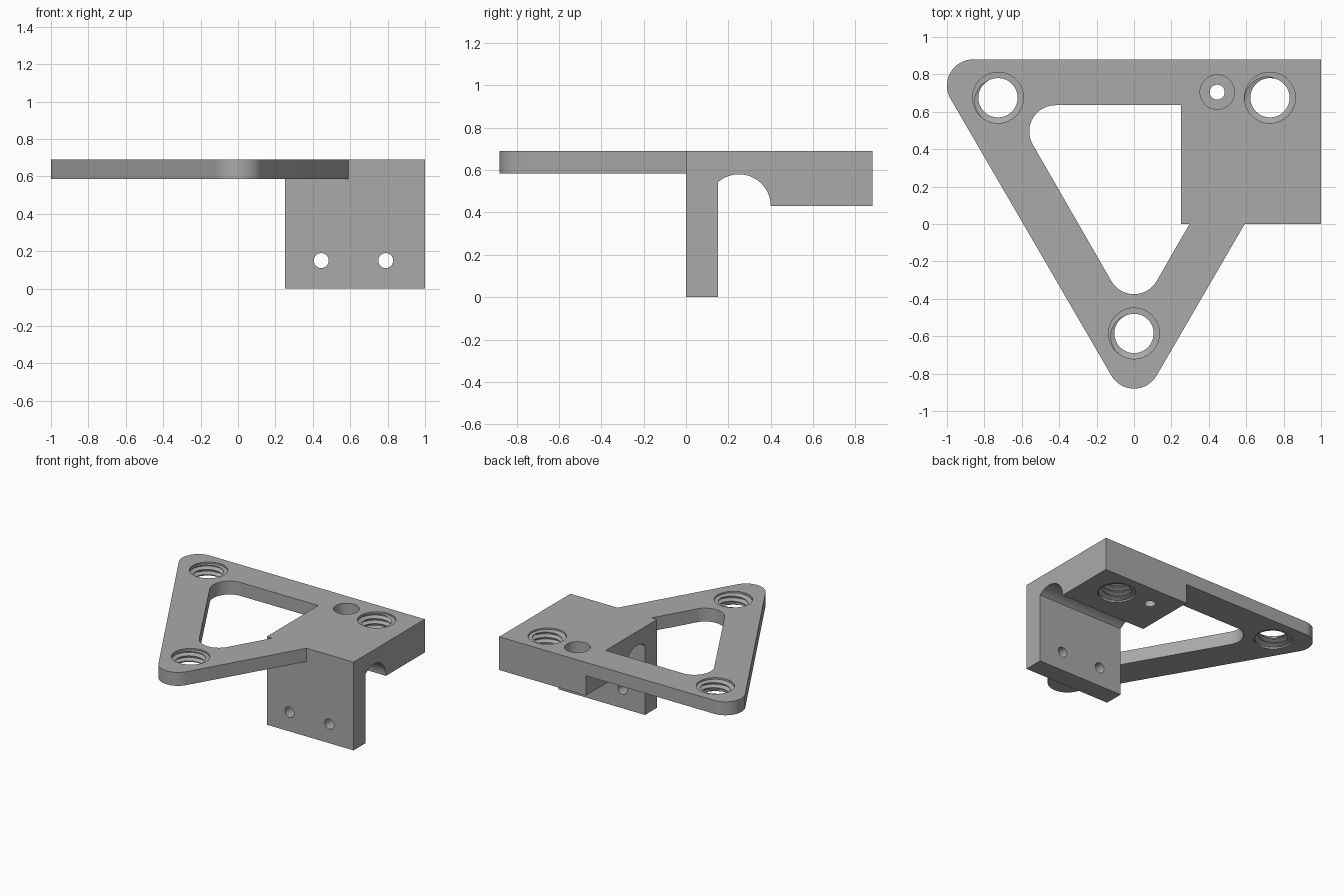
import bpy, bmesh
from math import sin, cos, pi, radians
from mathutils import Vector

if "Cube" in bpy.data.objects:
    bpy.data.objects.remove(bpy.data.objects["Cube"])

TOP, PLATE_BOTTOM, BLOCK_BOTTOM = 0.69, 0.585, 0.43

grey = bpy.data.materials.new("machined grey")
grey.use_nodes = True
colour = (0.4, 0.4, 0.4, 1)
grey.diffuse_color = colour
grey.node_tree.nodes["Principled BSDF"].inputs["Base Color"].default_value = colour


def finish(name, bm):
    bmesh.ops.recalc_face_normals(bm, faces=bm.faces)
    mesh = bpy.data.meshes.new(name)
    bm.to_mesh(mesh)
    bm.free()
    mesh.materials.append(grey)
    obj = bpy.data.objects.new(name, mesh)
    bpy.context.collection.objects.link(obj)
    return obj


def extrude(name, points, offset):
    bm = bmesh.new()
    face = bm.faces.new([bm.verts.new(p) for p in points])
    out = bmesh.ops.extrude_face_region(bm, geom=[face], use_keep_orig=True)
    verts = [v for v in out["geom"] if isinstance(v, bmesh.types.BMVert)]
    bmesh.ops.translate(bm, verts=verts, vec=offset)
    return finish(name, bm)


def arc(cx, cy, r, start, end, steps):
    angles = [radians(start + (end - start) * i / steps) for i in range(steps + 1)]
    return [(cx + r * cos(a), cy + r * sin(a)) for a in angles]


def rounded_triangle(name, half_width, back, front, r, z0, z1):
    pts = (arc(0, front, r, 210, 330, 20) + arc(half_width, back, r, -30, 90, 20)
           + arc(-half_width, back, r, 90, 210, 20))
    return extrude(name, [(x, y, z0) for x, y in pts], (0, 0, z1 - z0))


def cylinder(name, x, y, r, z0, z1):
    pts = arc(x, y, r, 0, 360, 64)[:-1]
    return extrude(name, [(px, py, z0) for px, py in pts], (0, 0, z1 - z0))


def thread(name, x, y, z0, z1, pitch=0.04, n=48):
    """Solid screw: a helical skin with fanned ends."""
    section = [(0, 0.105), (0.2, 0.105), (0.5, 0.135), (0.7, 0.135)]
    m = len(section)
    rows = m * (int((z1 - z0) / pitch) + 4)
    bm = bmesh.new()
    grid = []
    for k in range(rows + m):
        shift, r = section[k % m]
        grid.append([bm.verts.new((x + r * cos(2 * pi * i / n), y + r * sin(2 * pi * i / n),
                                   z0 + pitch * (k // m + shift + i / n - 2)))
                     for i in range(n if k < rows else 1)])

    def at(k, i):
        return grid[k][i] if i < n else grid[k + m][0]

    for k in range(rows - 1):
        for i in range(n):
            bm.faces.new((at(k, i), at(k, i + 1), at(k + 1, i + 1), at(k + 1, i)))
    # Each open end is a one-turn ramp plus a step back to its start
    low = grid[0] + [grid[k][0] for k in range(m, 0, -1)]
    high = grid[rows - 1] + [grid[k][0] for k in range(rows + m - 1, rows - 1, -1)]
    for loop, z in ((low, z0 - 4 * pitch), (high, z1 + 4 * pitch)):
        hub = bm.verts.new((x, y, z))
        for a, b in zip(loop, loop[1:] + loop[:1]):
            bm.faces.new((a, b, hub))
    return finish(name, bm)


def combine(target, tool, operation="DIFFERENCE"):
    tool.hide_render = True
    mod = target.modifiers.new(tool.name, "BOOLEAN")
    mod.operation, mod.solver, mod.object = operation, "EXACT", tool
    bpy.context.view_layer.objects.active = target
    bpy.ops.object.modifier_apply(modifier=mod.name)
    bpy.data.objects.remove(tool)


# Triangular plate with its open middle
bracket = rounded_triangle("bracket", 0.86, 0.74, -0.74, 0.14, PLATE_BOTTOM, TOP)
combine(bracket, rounded_triangle("window", 0.42, 0.495, -0.235, 0.14, 0.5, 0.8))

# Corner block and hanging wall, with the rounded relief between them
profile = ([(0, 0), (0.15, 0)] + arc(0.25, BLOCK_BOTTOM, 0.15, 131.8, 0, 28)
           + [(0.88, BLOCK_BOTTOM), (0.88, TOP), (0, TOP)])
block = extrude("block", [(0.25, y, z) for y, z in profile], (0.75, 0, 0))
combine(bracket, block, "UNION")

# Threaded holes, each with a plain lip at both ends
for x, y, bottom in ((-0.727, 0.675, PLATE_BOTTOM), (0, -0.585, PLATE_BOTTOM),
                     (0.727, 0.675, BLOCK_BOTTOM)):
    combine(bracket, thread("thread_cutter", x, y, bottom, TOP))
    combine(bracket, cylinder("upper_lip", x, y, 0.136, TOP - 0.012, TOP + 0.1))
    combine(bracket, cylinder("lower_lip", x, y, 0.136, bottom - 0.1, bottom + 0.012))

# Counterbored bolt hole
combine(bracket, cylinder("bolt_hole", 0.445, 0.705, 0.04, 0.3, 0.8))
combine(bracket, cylinder("counterbore", 0.445, 0.705, 0.092, TOP - 0.15, 0.8))

# Two cross holes in the wall
for x in (0.445, 0.79):
    pts = [(px, -0.1, pz) for px, pz in arc(x, 0.15, 0.04, 0, 360, 40)[:-1]]
    combine(bracket, extrude("wall_hole", pts, (0, 0.35, 0)))

# Smooth curved walls, sharp edges
bpy.ops.object.select_all(action="DESELECT")
bracket.select_set(True)
bpy.context.view_layer.objects.active = bracket
bpy.ops.object.shade_smooth_by_angle(angle=radians(25))
